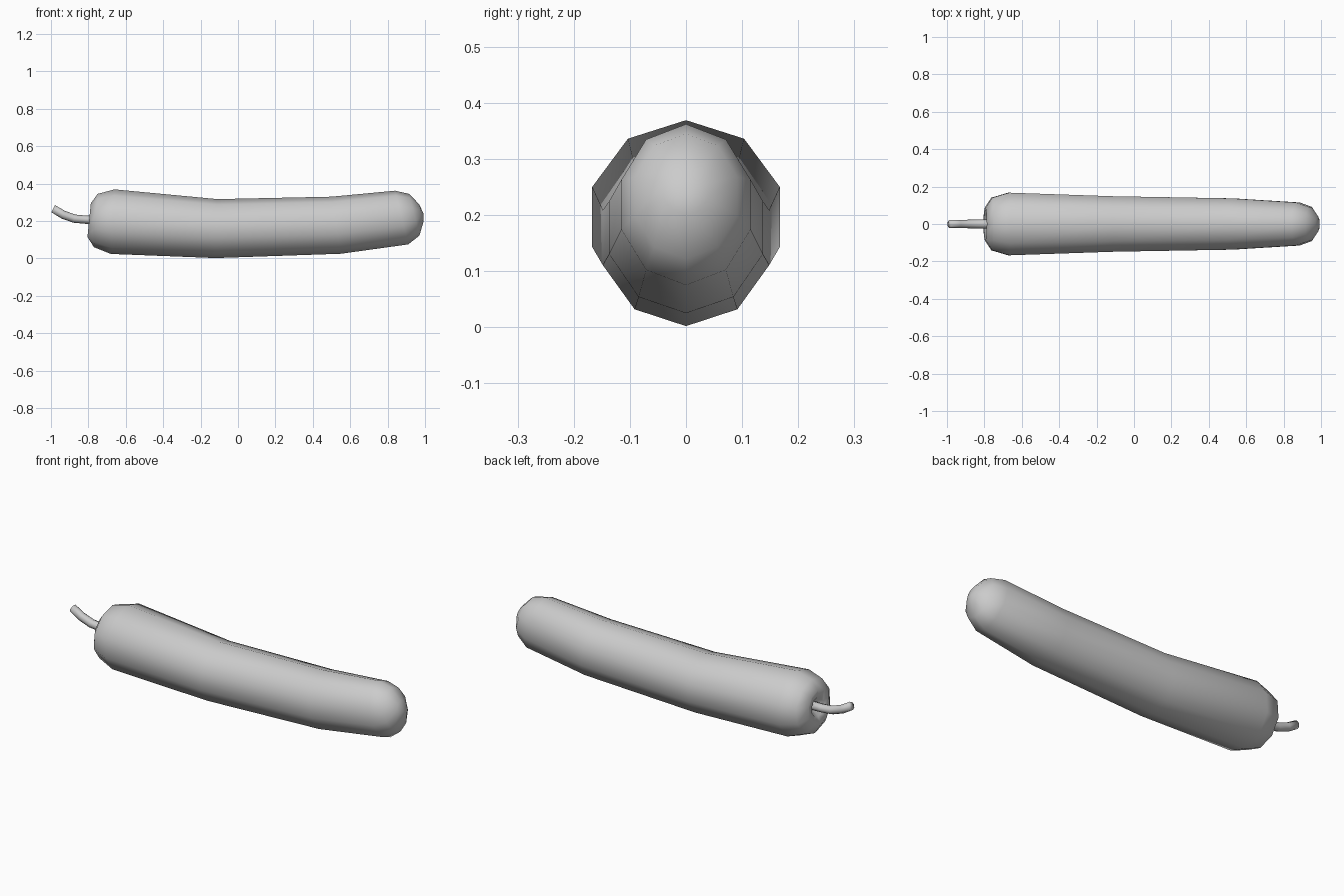
import bpy, bmesh, math
from mathutils import Vector

if "Cube" in bpy.data.objects:
    bpy.data.objects.remove(bpy.data.objects["Cube"])


def loft(name, rings, sides, tip=None, cap=False):
    """Skin rings given as (top x, top z, bottom x, bottom z, half width y)."""
    bm = bmesh.new()
    loops = []
    for tx, tz, bx, bz, ry in rings:
        top, bot = Vector((tx, 0, tz)), Vector((bx, 0, bz))
        mid, up = (top + bot) / 2, (top - bot) / 2
        loop = []
        for i in range(sides):
            a = 2 * math.pi * i / sides
            loop.append(bm.verts.new(mid + up * math.cos(a) + Vector((0, ry * math.sin(a), 0))))
        loops.append(loop)
    for l0, l1 in zip(loops, loops[1:]):
        for i in range(sides):
            j = (i + 1) % sides
            bm.faces.new((l0[i], l0[j], l1[j], l1[i]))
    if tip:
        pole = bm.verts.new(tip)
        for i in range(sides):
            bm.faces.new((loops[-1][i], loops[-1][(i + 1) % sides], pole))
    if cap:
        bm.faces.new(loops[-1])
    bm.faces.new(loops[0])
    bmesh.ops.recalc_face_normals(bm, faces=bm.faces)
    me = bpy.data.meshes.new(name)
    bm.to_mesh(me)
    bm.free()
    for p in me.polygons:
        p.use_smooth = True
    ob = bpy.data.objects.new(name, me)
    bpy.context.collection.objects.link(ob)
    return ob


# Body: dimple at the stem end, long curved shaft, rounded tip
loft("body", [
    (-0.750, 0.230, -0.755, 0.180, 0.025),
    (-0.782, 0.255, -0.790, 0.155, 0.050),
    (-0.787, 0.295, -0.805, 0.115, 0.090),
    (-0.750, 0.345, -0.770, 0.060, 0.148),
    (-0.660, 0.369, -0.680, 0.024, 0.176),
    (-0.110, 0.317, -0.120, 0.002, 0.156),
    (0.500, 0.330, 0.550, 0.025, 0.144),
    (0.840, 0.362, 0.910, 0.075, 0.121),
    (0.915, 0.345, 0.970, 0.122, 0.096),
    (0.970, 0.288, 0.993, 0.200, 0.042),
], 10, tip=(0.993, 0, 0.236))

# Stem: thin bent tube
loft("stem", [
    (-0.740, 0.228, -0.740, 0.184, 0.025),
    (-0.810, 0.229, -0.814, 0.185, 0.024),
    (-0.868, 0.234, -0.880, 0.191, 0.023),
    (-0.925, 0.254, -0.943, 0.213, 0.022),
    (-0.978, 0.285, -0.998, 0.247, 0.021),
], 8, cap=True)
